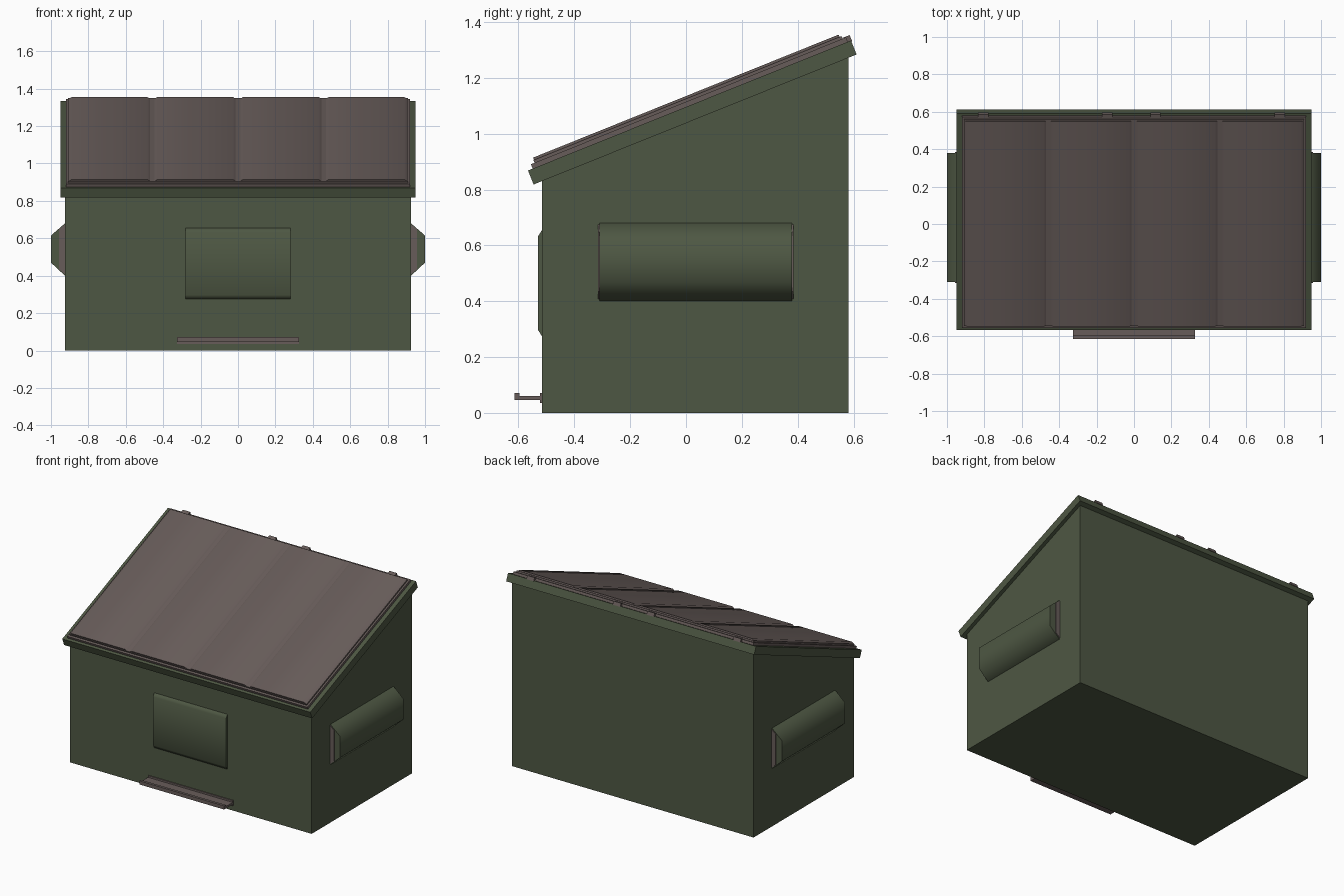
import bpy, bmesh, math
from mathutils import Matrix, Vector

if "Cube" in bpy.data.objects:
    bpy.data.objects.remove(bpy.data.objects["Cube"])


def mat(name, rgb):
    m = bpy.data.materials.new(name)
    m.diffuse_color = (*rgb, 1)
    m.use_nodes = True
    m.node_tree.nodes["Principled BSDF"].inputs["Base Color"].default_value = m.diffuse_color
    return m


GREEN = mat("olive green paint", (0.076, 0.096, 0.056))
BROWN = mat("grey brown plastic", (0.137, 0.108, 0.102))

# frame of the sloping top: x across, s up the slope, n out of it
ANGLE = math.atan2(0.465, 1.155)
SLOPE = Matrix.Translation((0, -0.566, 0.868)) @ Matrix.Rotation(ANGLE, 4, 'X')


def prism(name, pts, a, b, axis, material, matrix=None, smooth=False):
    """Extrude a 2D profile from a to b along X (profile yz) or Y (profile xz)."""
    bm = bmesh.new()
    put = (lambda p, t: (t, p[0], p[1])) if axis == 'X' else (lambda p, t: (p[0], t, p[1]))
    f = bm.faces.new([bm.verts.new(put(p, a)) for p in pts])
    r = bmesh.ops.extrude_face_region(bm, geom=[f])
    vs = [v for v in r['geom'] if isinstance(v, bmesh.types.BMVert)]
    bmesh.ops.translate(bm, verts=vs, vec=Vector(put((0, 0), b - a)))
    bmesh.ops.recalc_face_normals(bm, faces=bm.faces)
    if matrix:
        bm.transform(matrix)
    me = bpy.data.meshes.new(name)
    bm.to_mesh(me)
    bm.free()
    me.materials.append(material)
    ob = bpy.data.objects.new(name, me)
    bpy.context.collection.objects.link(ob)
    if smooth:
        bpy.ops.object.select_all(action='DESELECT')
        ob.select_set(True)
        bpy.context.view_layer.objects.active = ob
        bpy.ops.object.shade_smooth_by_angle(angle=math.radians(60))
    return ob


def box(name, x, y, z, material, matrix=None):
    return prism(name, [(y[0], z[0]), (y[1], z[0]), (y[1], z[1]), (y[0], z[1])],
                 x[0], x[1], 'X', material, matrix)


# container body with sloping top
prism("body", [(-0.515, 0), (0.582, 0), (0.582, 1.31), (-0.515, 0.868)],
      -0.925, 0.925, 'X', GREEN)

# rim around the top
box("rim", (-0.95, 0.95), (0, 1.247), (-0.054, 0), GREEN, SLOPE)

# lid: flange, upper tray and four raised panels
box("lid_flange", (-0.92, 0.92), (0.018, 1.235), (0, 0.017), BROWN, SLOPE)
box("lid_tray", (-0.908, 0.908), (0.032, 1.222), (0.017, 0.027), BROWN, SLOPE)
for i in range(4):
    c = (i - 1.5) * 0.458
    prism(f"lid_panel_{i + 1}",
          [(c - 0.218, 0.026), (c + 0.218, 0.026), (c + 0.203, 0.036), (c - 0.203, 0.036)],
          0.034, 1.214, 'Y', BROWN, SLOPE, smooth=True)

# hinge knuckles along the back edge
for i, x in enumerate((-0.805, -0.142, 0.115, 0.778)):
    box(f"hinge_{i + 1}", (x - 0.028, x + 0.028), (1.225, 1.25), (-0.004, 0.02), BROWN, SLOPE)

# lifting pockets on both sides, with brown linings at their open ends
for side, s in (("left", -1), ("right", 1)):
    prism(f"{side}_pocket",
          [(s * 0.92, 0.40), (s * 0.925, 0.40), (s * 1.0, 0.47),
           (s * 1.0, 0.615), (s * 0.925, 0.68), (s * 0.92, 0.68)],
          -0.31, 0.38, 'Y', GREEN, smooth=True)
    for end, y0, y1 in (("front", -0.315, -0.309), ("back", 0.379, 0.385)):
        prism(f"{side}_pocket_{end}_lining",
              [(s * 0.922, 0.405), (s * 0.957, 0.435), (s * 0.957, 0.648), (s * 0.922, 0.677)],
              y0, y1, 'Y', BROWN)

# shallow plate on the front
prism("front_plate", [(-0.51, 0.275), (-0.516, 0.275), (-0.53, 0.297),
                      (-0.53, 0.632), (-0.516, 0.655), (-0.51, 0.655)],
      -0.28, 0.28, 'X', GREEN, smooth=True)

# foot ledge with turned-up lip and wall flange
prism("foot_ledge", [(-0.51, 0.035), (-0.522, 0.035), (-0.522, 0.046), (-0.615, 0.046),
                     (-0.615, 0.071), (-0.597, 0.071), (-0.597, 0.06), (-0.522, 0.06),
                     (-0.522, 0.072), (-0.51, 0.072)],
      -0.325, 0.325, 'X', BROWN)
